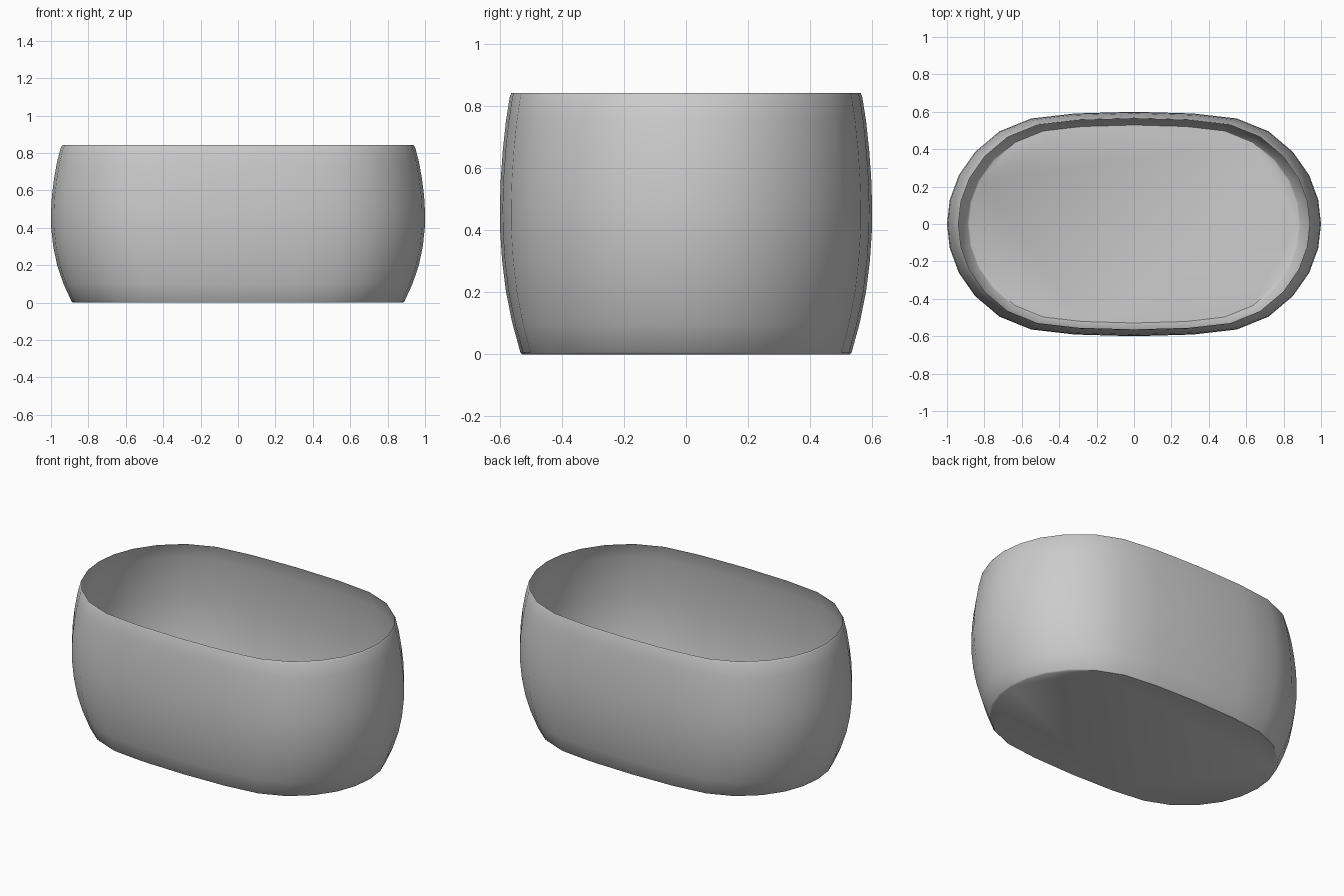
import bpy, bmesh, math

if "Cube" in bpy.data.objects:
    bpy.data.objects.remove(bpy.data.objects["Cube"])

# quarter of the rounded-oval outline, from +x to +y
quarter = [(1, 0), (.985, .13), (.937, .26), (.85, .385), (.72, .495),
           (.55, .564), (.315, .591), (0, .6)]
outline = quarter + [(-x, y) for x, y in quarter[-2::-1]]
outline += [(-x, -y) for x, y in outline[1:-1]]

# wall profile: height, scale of the outline
profile = [(0, .882), (.006, .89), (.1, .933), (.2, .967), (.3, .988), (.4, .999), (.48, 1),
           (.57, .995), (.66, .984), (.75, .968), (.83, .947), (.842, .939)]

# thin open basin: lofted wall plus flat floor
bm = bmesh.new()
rings = [[bm.verts.new((x * s, y * s, z)) for x, y in outline] for z, s in profile]
n = len(outline)
for lo, hi in zip(rings, rings[1:]):
    for i in range(n):
        j = (i + 1) % n
        bm.faces.new((lo[i], lo[j], hi[j], hi[i]))
bm.faces.new(rings[0][::-1])

mesh = bpy.data.meshes.new("oval_basin")
bm.to_mesh(mesh)
bm.free()
basin = bpy.data.objects.new("oval_basin", mesh)
bpy.context.collection.objects.link(basin)
bpy.context.view_layer.objects.active = basin
basin.select_set(True)
bpy.ops.object.shade_smooth_by_angle(angle=math.radians(40))
